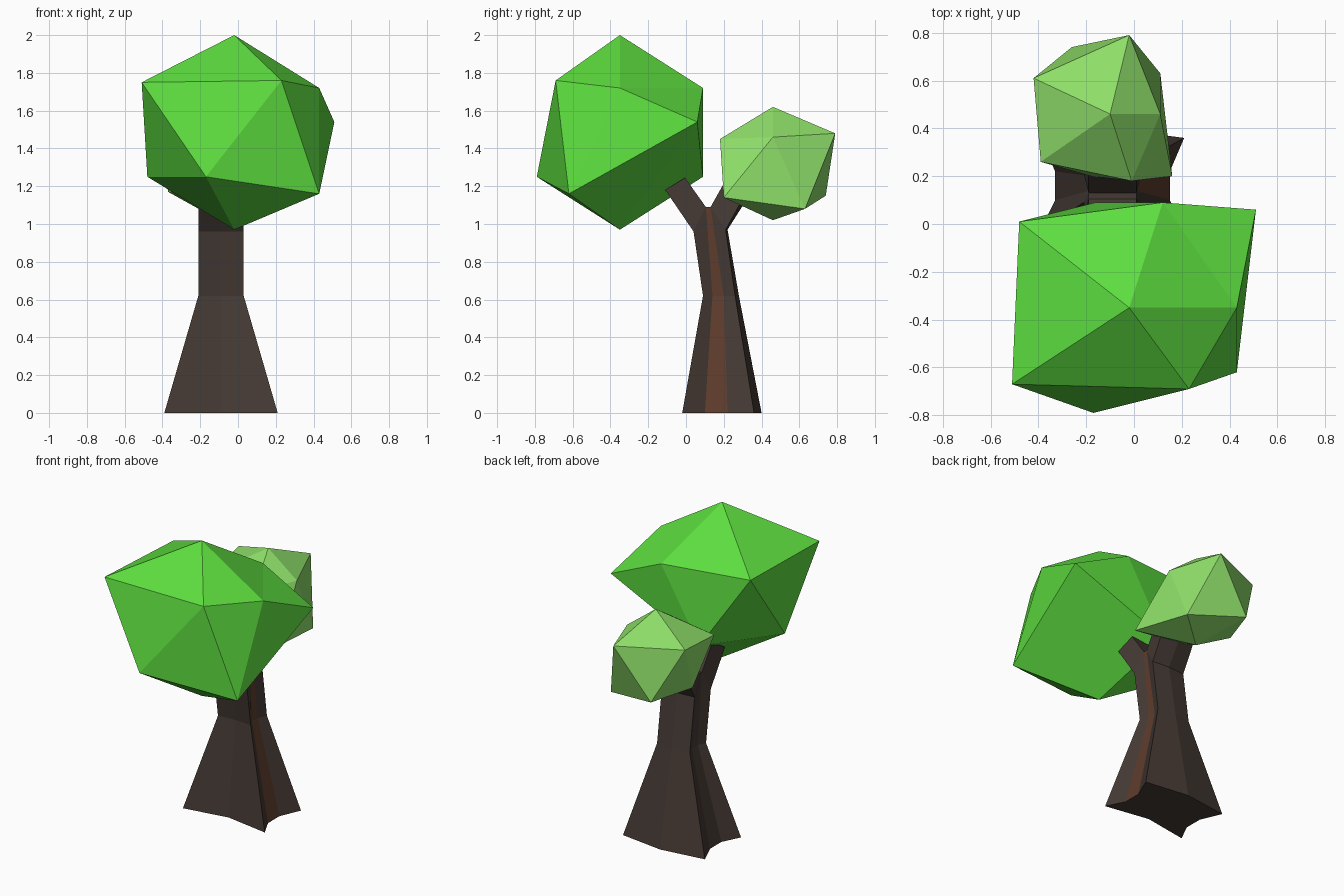
import bpy, bmesh

if "Cube" in bpy.data.objects:
    bpy.data.objects.remove(bpy.data.objects["Cube"])

def material(name, rgb):
    m = bpy.data.materials.new(name)
    m.diffuse_color = (*rgb, 1)
    m.use_nodes = True
    m.node_tree.nodes["Principled BSDF"].inputs["Base Color"].default_value = m.diffuse_color
    return m

def build(name, verts, faces, mats, red_faces=()):
    bm = bmesh.new()
    vs = [bm.verts.new(v) for v in verts]
    for i, f in enumerate(faces):
        face = bm.faces.new([vs[k] for k in f])
        face.material_index = 1 if i in red_faces else 0
    bmesh.ops.recalc_face_normals(bm, faces=bm.faces)
    me = bpy.data.meshes.new(name)
    bm.to_mesh(me)
    bm.free()
    for m in mats:
        me.materials.append(m)
    ob = bpy.data.objects.new(name, me)
    bpy.context.collection.objects.link(ob)
    return ob

def leaf_clump(name, top, bottom, upper, lower, mat):
    """Irregular icosahedron: two poles and two staggered rings of five."""
    faces = []
    for i in range(5):
        j = (i + 1) % 5
        u, un, l, ln = 2 + i, 2 + j, 7 + i, 7 + j
        faces += [(0, u, un), (u, l, un), (un, l, ln), (1, ln, l)]
    return build(name, [top, bottom] + upper + lower, faces, [mat])

bark = material("bark", (0.06, 0.042, 0.035))
inner_bark = material("inner_bark", (0.11, 0.045, 0.025))
green = material("leaf_green", (0.11, 0.73, 0.05))
light_green = material("leaf_light_green", (0.27, 0.73, 0.14))

# Large front foliage
leaf_clump("large_foliage", (-0.02, -0.35, 2.0), (-0.02, -0.35, 0.97),
           [(0.43, -0.35, 1.72), (0.12, 0.09, 1.72), (-0.48, 0.01, 1.74),
            (-0.51, -0.67, 1.75), (0.23, -0.69, 1.76)],
           [(0.51, 0.06, 1.54), (-0.16, 0.09, 1.25), (-0.48, -0.35, 1.25),
            (-0.17, -0.79, 1.25), (0.43, -0.62, 1.16)], green)

# Small back foliage
leaf_clump("small_foliage", (-0.10, 0.46, 1.62), (-0.10, 0.46, 1.02),
           [(0.11, 0.46, 1.46), (-0.02, 0.79, 1.48), (-0.42, 0.61, 1.49),
            (-0.39, 0.26, 1.45), (-0.01, 0.18, 1.45)],
           [(0.11, 0.63, 1.08), (-0.26, 0.74, 1.15), (-0.37, 0.46, 1.17),
            (-0.18, 0.20, 1.18), (0.16, 0.20, 1.14)], light_green)

# Forked trunk: half profiles (offset from the axis, y, z), mirrored about x = CX
CX = -0.09
levels = [
    [(0, .03, 0), (.30, -.02, 0), (.24, .10, 0), (.24, .22, 0), (.30, .36, 0), (0, .40, 0)],
    [(0, .10, .62), (.12, .09, .62), (.095, .14, .62), (.095, .20, .62), (.12, .26, .62), (0, .28, .62)],
    [(0, .05, .96), (.12, .04, .96), (.10, .105, 1.09), (.10, .13, 1.09), (.12, .21, .97), (0, .22, .97)],
    [(0, -.10, 1.185), (.12, -.11, 1.18), (.10, -.005, 1.245), (.10, .22, 1.25), (.12, .32, 1.17), (0, .34, 1.16)],
]
verts = []
for lv in levels:
    verts += [(CX + d, y, z) for d, y, z in lv]
    verts += [(CX - d, y, z) for d, y, z in lv[4:0:-1]]
N = 10
faces, red = [tuple(range(N))], []
for r in range(3):
    for i in range(N):
        if r == 2 and i in (2, 7):
            continue                      # open between the two branches
        j = (i + 1) % N
        if i == 2:
            red.append(len(faces))
        faces.append((r * N + i, r * N + j, r * N + N + j, r * N + N + i))
# crotch floor, inner branch sides and branch ends
faces += [(22, 23, 27, 28), (22, 32, 38, 28), (23, 33, 37, 27),
          (30, 31, 32, 38, 39), (33, 34, 35, 36, 37)]
build("trunk", verts, faces, [bark, inner_bark], red)
